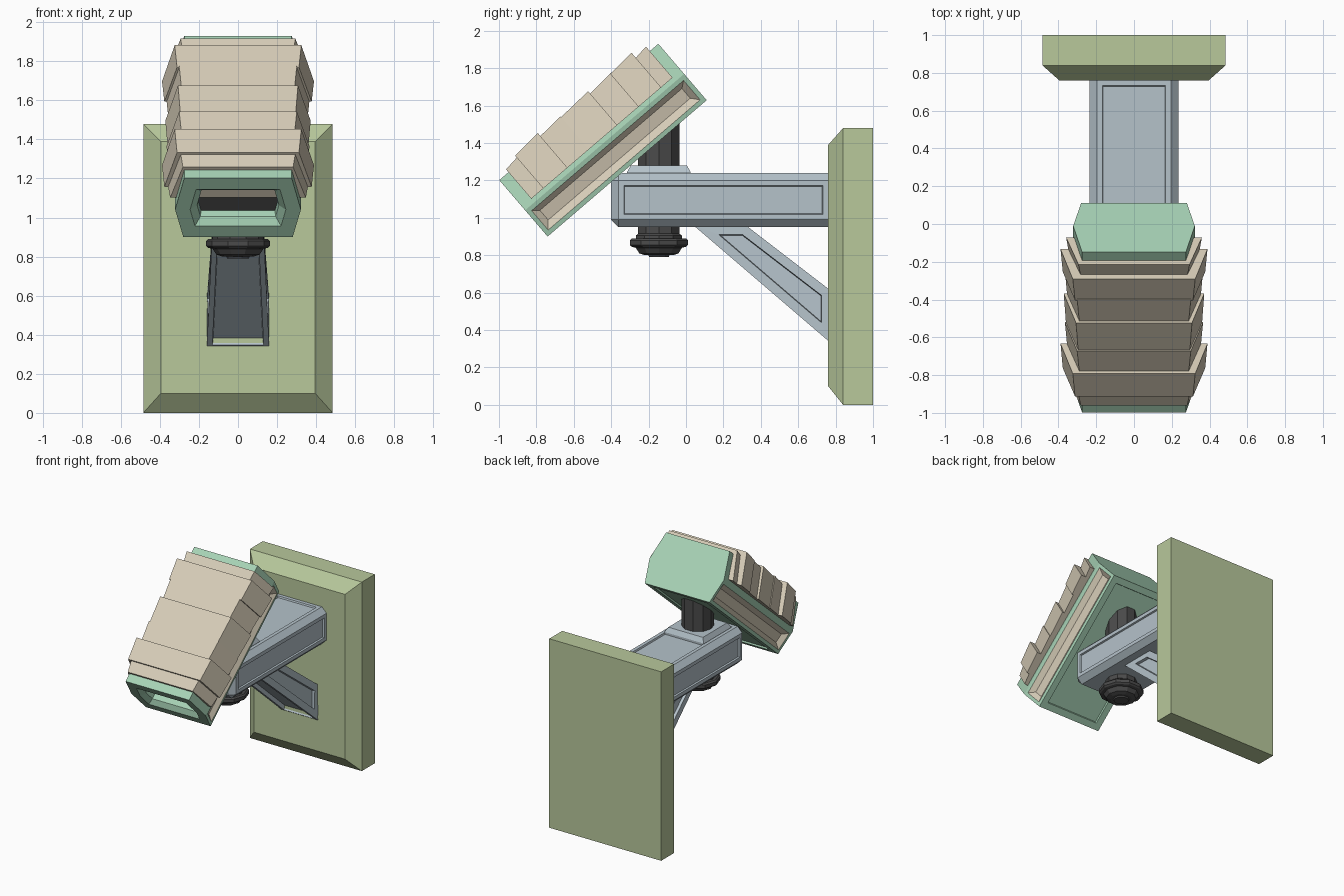
import bpy, bmesh
from math import sin, cos, pi, radians
from mathutils import Matrix, Vector

if "Cube" in bpy.data.objects:
    bpy.data.objects.remove(bpy.data.objects["Cube"])


def material(name, rgb):
    m = bpy.data.materials.new(name)
    m.diffuse_color = (*rgb, 1)
    m.use_nodes = True
    m.node_tree.nodes["Principled BSDF"].inputs["Base Color"].default_value = m.diffuse_color
    return m


OLIVE = material("olive", (0.48, 0.58, 0.33))
MINT = material("mint", (0.39, 0.65, 0.47))
BEIGE = material("beige", (0.68, 0.61, 0.48))
STEEL = material("steel_blue", (0.46, 0.54, 0.59))
DARK = material("dark", (0.07, 0.07, 0.07))


def loft(rings):
    """Closed solid through rings of equal point count."""
    bm = bmesh.new()
    rows = [[bm.verts.new(p) for p in r] for r in rings]
    n = len(rows[0])
    for a, b in zip(rows, rows[1:]):
        for i in range(n):
            j = (i + 1) % n
            bm.faces.new((a[i], a[j], b[j], b[i]))
    bm.faces.new(rows[0])
    bm.faces.new(rows[-1])
    bmesh.ops.recalc_face_normals(bm, faces=bm.faces)
    return bm


def recess(bm, direction, steps, tol=0.95):
    """Inset the largest face pointing in a direction; steps = (thickness, depth, material slot)."""
    bm.normal_update()
    d = Vector(direction).normalized()
    face = max((f for f in bm.faces if f.normal.dot(d) > tol), key=lambda f: f.calc_area())
    for thick, depth, slot in steps:
        bmesh.ops.inset_individual(bm, faces=[face], thickness=thick, depth=depth, use_even_offset=True)
        face.material_index = slot


def finish(name, bm, mats, matrix=None):
    mesh = bpy.data.meshes.new(name)
    bm.to_mesh(mesh)
    bm.free()
    for m in mats:
        mesh.materials.append(m)
    ob = bpy.data.objects.new(name, mesh)
    if matrix:
        ob.matrix_world = matrix
    bpy.context.collection.objects.link(ob)
    return ob


def rect_y(hx, z0, z1, y):
    return [(-hx, y, z0), (hx, y, z0), (hx, y, z1), (-hx, y, z1)]


PANEL = [(0.028, 0, 0), (0.004, -0.012, 0)]

# wall plate with a chamfered front
finish("wall_plate", loft([rect_y(0.485, 0, 1.48, 1.0), rect_y(0.485, 0, 1.48, 0.84),
                           rect_y(0.395, 0.10, 1.39, 0.76)]), [OLIVE])

# horizontal arm with chamfered edges and panelled sides
bm = loft([rect_y(0.235, 0.95, 1.24, -0.40), rect_y(0.235, 0.95, 1.24, 0.80)])
bmesh.ops.bevel(bm, geom=bm.edges[:], offset=0.04, segments=1, affect='EDGES', profile=0.5)
for d in ((1, 0, 0), (-1, 0, 0), (0, 0, 1)):
    recess(bm, d, PANEL)
finish("arm", bm, [STEEL])

# pad around the post on top of the arm
PY = -0.145


def square(h, z):
    return [(-h, PY - h, z), (h, PY - h, z), (h, PY + h, z), (-h, PY + h, z)]


finish("arm_pad", loft([square(0.17, 1.20), square(0.17, 1.245), square(0.15, 1.28)]), [STEEL])

# diagonal strut, wider at the wall
side = [(0.04, 0.96, 0.13), (0.32, 0.96, 0.13), (0.775, 0.61, 0.158), (0.775, 0.33, 0.16)]
bm = loft([[(s * w, y, z) for y, z, w in side] for s in (-1, 1)])
for d in ((1, 0, 0), (-1, 0, 0)):
    recess(bm, d, [(0.05, 0, 0), (0.004, -0.02, 0)])
recess(bm, (0, -0.65, -0.76), [(0.028, 0, 0), (0.004, -0.03, 0)])
finish("strut", bm, [STEEL])

# pivot post with its nut and washer
profile = [(0.08, 0.80), (0.11, 0.81), (0.13, 0.84), (0.152, 0.845), (0.163, 0.855), (0.163, 0.88),
           (0.152, 0.89), (0.13, 0.89), (0.13, 0.905), (0.116, 0.915), (0.116, 1.53)]
N = 10
bm = loft([[(r * cos(2 * pi * i / N), PY + r * sin(2 * pi * i / N), z) for i in range(N)]
           for r, z in profile])
recess(bm, (0, 0, -1), [(0.02, 0, 0), (0.004, 0.01, 0)])
finish("pivot_post", bm, [DARK])

# tilted head: local y runs along it, local z through its thickness
HEAD = Matrix.Translation((0, -0.74, 0.90)) @ Matrix.Rotation(radians(40.6), 4, 'X')
hexa = [(-0.28, 0), (0.28, 0), (0.322, 0.185), (0.275, 0.397), (-0.275, 0.397), (-0.322, 0.185)]
bm = loft([[(x, y, z) for x, z in hexa] for y in (0, 1.12)])
recess(bm, (0, -1, 0), [(0.075, 0, 0), (0.035, -0.035, 0), (0.004, -0.04, 1)])
recess(bm, (0, 0, -1), [(0.05, 0, 0), (0.004, -0.012, 0)])
for s in (-1, 1):
    recess(bm, (s, 0, -0.22), [(0.025, 0, 2), (0.035, -0.03, 2)], 0.97)
finish("head", bm, [MINT, DARK, BEIGE], HEAD)

# overlapping cover slats: start, end, side half width, top height
slats = [(0.065, 0.16, 0.355, 0.425), (0.15, 0.32, 0.385, 0.450), (0.31, 0.47, 0.362, 0.440),
         (0.46, 0.67, 0.368, 0.445), (0.66, 0.83, 0.362, 0.440), (0.82, 0.98, 0.385, 0.450),
         (0.97, 1.06, 0.355, 0.425)]
for k, (y0, y1, w, top) in enumerate(slats):
    rings = []
    for y, e in ((y0, -0.008), (y1, 0.004)):
        a, t, h = w + e, w - 0.065 + e, top + e
        rings.append([(-a, y, 0.21), (a, y, 0.21), (t, y, h), (-t, y, h)])
    finish(f"cover_slat_{k + 1}", loft(rings), [BEIGE], HEAD)
